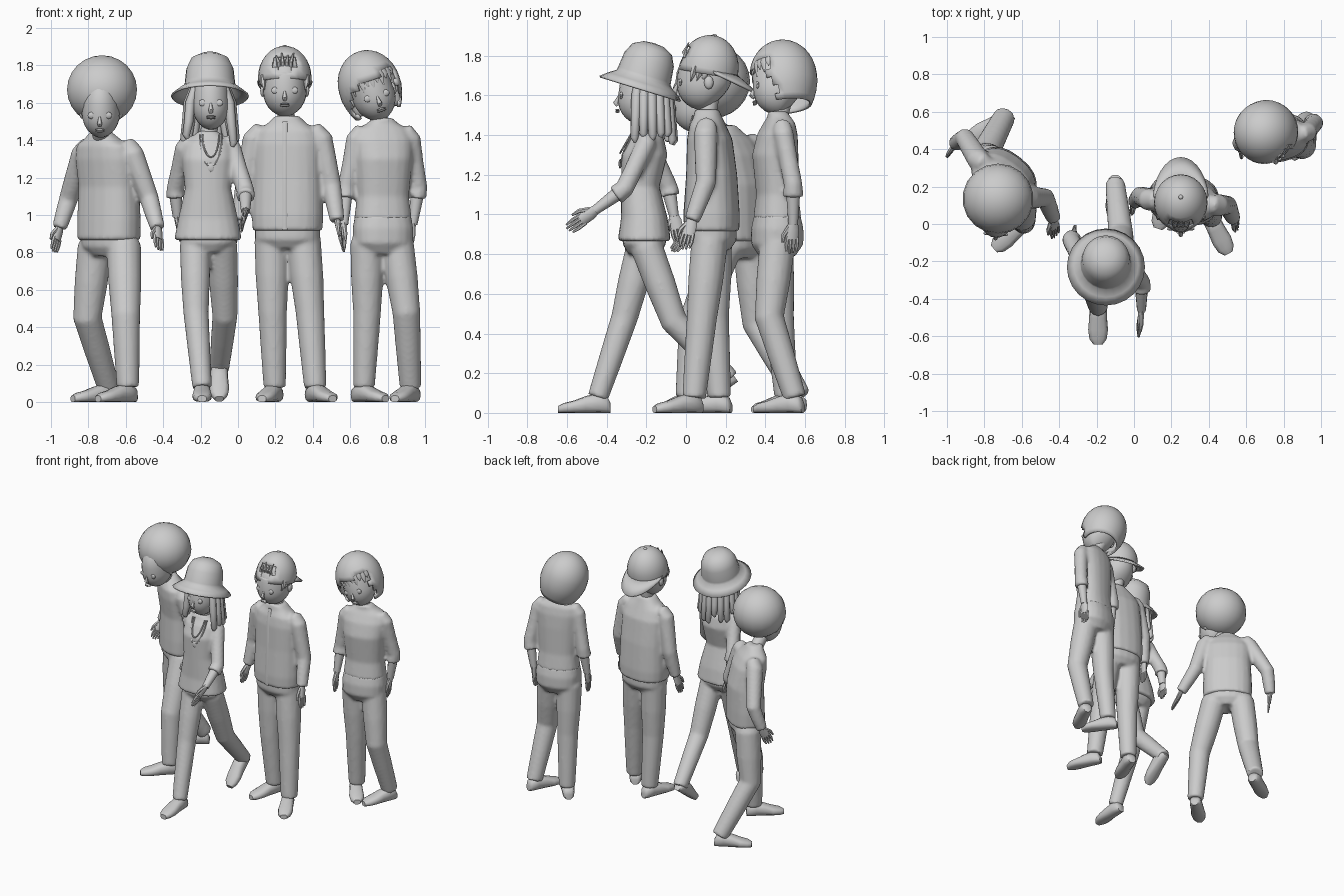
import bpy, bmesh, random
from math import sin, cos, pi, radians, copysign
from mathutils import Vector as V, Matrix as Mx

if "Cube" in bpy.data.objects:
    bpy.data.objects.remove(bpy.data.objects["Cube"])
random.seed(3)
X, Z = V((1, 0, 0)), V((0, 0, 1))

def finish(name, bm, solid=0):
    bmesh.ops.recalc_face_normals(bm, faces=bm.faces)
    me = bpy.data.meshes.new(name)
    bm.to_mesh(me)
    bm.free()
    ob = bpy.data.objects.new(name, me)
    bpy.context.collection.objects.link(ob)
    if solid:
        m = ob.modifiers.new("thickness", 'SOLIDIFY')
        m.thickness, m.offset = solid, 0
    return ob

def fuse(name, obs):
    """Join overlapping parts into one continuous piece of clothing."""
    bpy.ops.object.select_all(action='DESELECT')
    for o in obs:
        o.select_set(True)
    bpy.context.view_layer.objects.active = obs[0]
    bpy.ops.object.join()
    obs[0].name = name
    m = obs[0].modifiers.new("union", 'REMESH')
    m.mode, m.voxel_size, m.use_smooth_shade = 'VOXEL', .012, True
    m = obs[0].modifiers.new("blend", 'SMOOTH')
    m.iterations = 4

def tube(name, pts, rad, ref=X, n=12, axis=None, p=1.0):
    """Loft elliptical rings along a path; p below 1 makes the section boxier."""
    bm, pts, rings = bmesh.new(), [V(q) for q in pts], []
    for i, q in enumerate(pts):
        t = axis or (pts[min(i + 1, len(pts) - 1)] - pts[max(i - 1, 0)]).normalized()
        u = (ref - t * ref.dot(t)).normalized()
        w = t.cross(u)
        a, b = rad[i] if isinstance(rad[i], tuple) else (rad[i], rad[i])
        f = lambda c: copysign(abs(c) ** p, c)
        rings.append([bm.verts.new(q + u * a * f(cos(2 * pi * k / n)) + w * b * f(sin(2 * pi * k / n)))
                      for k in range(n)])
    for r, s in zip(rings, rings[1:]):
        for k in range(n):
            bm.faces.new((r[k], r[(k + 1) % n], s[(k + 1) % n], s[k]))
    bm.faces.new(rings[0])
    bm.faces.new(rings[-1])
    return finish(name, bm)

def blob(name, M, loc, size, seg=12, shape=None):
    bm = bmesh.new()
    bmesh.ops.create_uvsphere(bm, u_segments=seg, v_segments=max(6, seg * 2 // 3), radius=1)
    for v in bm.verts:
        if shape:
            v.co = shape(v.co)
        v.co = M @ (V(loc) + V(a * b for a, b in zip(v.co, size)))
    return finish(name, bm)

def revolve(name, M, prof, sx=1, sy=1, n=24, drop=None, solid=0.01):
    """Spin (radius, z) points about z, leaving out the faces that drop() picks."""
    bm = bmesh.new()
    rings = [[bm.verts.new((r * sx * cos(2 * pi * k / n), r * sy * sin(2 * pi * k / n), z)) for k in range(n)]
             for r, z in prof]
    for r, s in zip(rings, rings[1:]):
        for k in range(n):
            q = (r[k], r[(k + 1) % n], s[(k + 1) % n], s[k])
            if not (drop and drop(sum((v.co for v in q), V()) / 4)):
                bm.faces.new(q)
    bmesh.ops.remove_doubles(bm, verts=bm.verts, dist=0.0005)
    bmesh.ops.transform(bm, matrix=M, verts=bm.verts)
    return finish(name, bm, solid)

def place(loc, yaw=0, pitch=0, tilt=0):
    return (Mx.Translation(loc) @ Mx.Rotation(radians(yaw), 4, 'Z') @
            Mx.Rotation(radians(tilt), 4, 'Y') @ Mx.Rotation(radians(pitch), 4, 'X'))

def foot(name, base, yaw, pitch=0):
    M = place(base, yaw, pitch)
    R = M.to_3x3()
    prof = [(-.065, .025, .05), (-.05, .04, .08), (0, .046, .1), (.06, .048, .085), (.12, .053, .062),
            (.17, .046, .05), (.2, .024, .035)]
    tube(name, [M @ V((0, -t, h / 2)) for t, w, h in prof], [(w, h / 2) for t, w, h in prof],
         R @ X, 12, R @ V((0, -1, 0)), 0.75)

def leg(hip, knee, ankle, s):
    h, k, a = V(hip), V(knee), V(ankle)
    return tube("leg", [h + (h - k) * .16, h, h.lerp(k, .5), k, k.lerp(a, .5), a, a.lerp(k, -.12)],
                [.07 * s, .093 * s, .089 * s, .077 * s, .07 * s, .062 * s, .06 * s], n=16)

def arm(name, sh, el, wr, tip, yaw, short, mid):
    """Builds the hand (and bare forearm) and returns the sleeve."""
    s, e, w, t = V(sh), V(el), V(wr), V(tip)
    fwd = Mx.Rotation(radians(yaw), 3, 'Z') @ V((0, -1, 0))
    inner = s.lerp(V((*mid, s.z + .04)), .4)
    top = s.lerp(inner, .25) + Z * .025
    if short:
        m = e.lerp(w, .3)
        sleeve = tube("sleeve", [inner, top, s, s.lerp(e, .5), e, m], [.04, .046, .052, .048, .048, .053], fwd)
        tube(name + "_forearm", [e, m, w], [.035, .034, .024])
    else:
        sleeve = tube("sleeve", [inner, top, s, s.lerp(e, .5), e, e.lerp(w, .5), w],
                      [.045, .054, .061, .057, .052, .047, .04], fwd)
    # hand: palm, four fingers and a thumb
    d = t - w
    side = (fwd - d * fwd.dot(d) / d.length_squared).normalized()
    tube(name + "_palm", [w - d * .15, w + d * .15, w + d * .5], [(.02, .018), (.032, .016), (.032, .012)], side, 8)
    for i in range(4):
        o = side * (.025 - .0165 * i)
        end = 1 - .06 * abs(i - 1.3)
        tube(name + "_finger", [w + d * .42 + o, w + d * .7 + o * 1.1, w + d * end + o], [.01, .009, .005], side, 6)
    tube(name + "_thumb", [w + d * .1 + side * .02, w + d * .38 + side * .045, w + d * .62 + side * .048],
         [.013, .011, .006], side, 6)
    return sleeve

def torso(name, c, yaw, rings):
    R = Mx.Rotation(radians(yaw), 3, 'Z')
    return tube(name, [V((*c, 0)) + R @ V((0, -l, z)) for z, l, a, b in rings], [(a, b) for z, l, a, b in rings],
                R @ X, 20, Z, 0.85)

def head(name, M, size):
    def shape(c):
        s = max(0, -c.z)
        k = 1 + .2 * s - .15 * s ** 3
        return V((c.x * k, c.y * (k if c.y < 0 else 1 - .45 * s * s) - .1 * s * s, c.z))
    blob(name, M, (0, 0, 0), size, 24, shape)
    a, b, c = size
    for s in (-1, 1):
        x, z = s * .43 * a, -.17 * c
        blob(name + "_eye", M, (x, -b * .885, z), (.024, .009, .019), 10)
        blob(name + "_ear", M, (s * a * 1.02, .02, -.03), (.015, .024, .034), 10)
    tube(name + "_nose", [M @ V((0, -b * .98, -.03)), M @ V((0, -b * 1.1, -.068)), M @ V((0, -b * 1.0, -.08))],
         [.005, .013, .01], n=8)
    for z in (-.102, -.111):
        blob(name + "_lip", M, (0, -b * 1.0, z), (.025, .011, .006), 8)

def person(n, c, yaw, rings, pelvis, hd, size, legs, feet, arms, short=False, s=1.0):
    sides = ("right", "left")
    fuse(n + "_trousers", [torso("seat", c, yaw, pelvis)] + [leg(*L, s) for L in legs])
    z, l, _, _ = rings[-1]
    R = Mx.Rotation(radians(yaw), 3, 'Z')
    sleeves = [arm(f"{n}_{d}_arm", *A, yaw, short, c) for d, A in zip(sides, arms)]
    fuse(n + "_top", [torso("body", c, yaw, rings)] + sleeves)
    tube(n + "_neck", [V((*c, z - .05)) + R @ V((0, -l, 0)), hd.translation + V((0, .03, -.08))], [.046, .045])
    head(n + "_head", hd, size)
    for d, F in zip(sides, feet):
        foot(f"{n}_{d}_shoe", *F)

dome = lambda h: [(sin(i * pi / 16), h * cos(i * pi / 16)) for i in range(9)]

# child with round hair, stepping
H = place((-.733, .055, 1.575), -3, 8)
person("round_hair_child", (-.69, .255), -38,
       [(.865, 0, .18, .13), (.98, 0, .182, .128), (1.15, 0, .174, .122), (1.3, .03, .178, .112),
        (1.37, .05, .16, .092), (1.41, .06, .1, .068), (1.45, .07, .05, .05)],
       [(.78, 0, .09, .08), (.83, 0, .155, .115), (.93, 0, .165, .12)], H, (.1, .128, .16),
       [((-.765, .33, .83), (-.805, .36, .45), (-.705, .55, .12)), ((-.61, .19, .83), (-.60, .04, .46), (-.59, .01, .12))],
       [((-.71, .55, 0), -60), ((-.6, 0, 0), -48)],
       [((-.83, .34, 1.33), (-.905, .46, 1.09), (-.955, .43, .93), (-.985, .37, .8)),
        ((-.565, .14, 1.33), (-.475, .14, 1.09), (-.43, .03, .93), (-.42, -.07, .81))])
blob("round_hair", place((-.727, .135, 1.67)), (0, 0, 0), (.19, .188, .184), 18)

# walking girl with brimmed hat
H = place((-.145, -.215, 1.62), 0, -4)
person("hat_girl", (-.16, -.21), 0,
       [(.865, 0, .182, .135), (.98, 0, .16, .118), (1.14, .02, .124, .097), (1.3, 0, .142, .117),
        (1.38, -.01, .13, .09), (1.42, -.01, .085, .06), (1.45, -.01, .048, .048)],
       [(.8, 0, .09, .08), (.85, 0, .15, .11), (.93, 0, .15, .11)], H, (.098, .123, .165),
       [((-.23, -.22, .84), (-.225, -.31, .48), (-.195, -.43, .12)), ((-.085, -.2, .84), (-.07, -.06, .46), (-.098, .19, .2))],
       [((-.192, -.445, 0), 0), ((-.1, .21, .12), 0, 36)],
       [((-.285, -.19, 1.36), (-.335, -.09, 1.14), (-.325, -.06, .99), (-.31, -.03, .86)),
        ((-.035, -.2, 1.36), (.04, -.31, 1.13), (.04, -.46, 1.02), (.02, -.6, .92))], True, .88)
revolve("hat", place((-.15, -.215, 1.685), 0, -17),
        [(0, .182), (.05, .177), (.1, .152), (.125, .1), (.134, .02), (.138, 0), (.175, -.025), (.212, -.055)], .97)
for i in range(13):
    a = radians(-25 + 230 * i / 12)
    zb = 1.38 + random.uniform(-.03, .04)
    tube("hair_lock", [(-.15 + r * cos(a), -.2 + r * sin(a), z) for r, z in
                       ((.09, 1.68), (.115, 1.6), (.125, 1.5), (.14, zb + .02), (.132, zb))],
         [.02, .027, .025, .02, .01], n=8)
for w, zl in ((.045, 1.31), (.06, 1.26)):
    tube("necklace", [(-.145 + w * cos(t), -.262 - .07 * sin(t), 1.43 - (1.43 - zl) * sin(t))
                      for t in [pi * k / 12 for k in range(13)]], [.005] * 13, V((.1, 1, .1)), 6)
blob("pendant", place((-.145, -.332, 1.255)), (0, 0, 0), (.018, .008, .024), 4)

# boy with backward cap and zipped jacket
H = place((.25, .095, 1.695))
person("cap_boy", (.265, .13), -6,
       [(.915, 0, .188, .138), (1.0, 0, .192, .14), (1.2, 0, .186, .127), (1.38, .01, .182, .112),
        (1.45, .02, .16, .09), (1.49, .02, .105, .072), (1.53, .025, .064, .06)],
       [(.82, 0, .11, .09), (.87, 0, .175, .125), (.96, 0, .175, .125)], H, (.115, .138, .168),
       [((.18, .14, .87), (.185, .14, .48), (.195, .165, .12)), ((.35, .12, .87), (.385, .08, .48), (.41, .045, .12))],
       [((.19, .165, 0), -18), ((.415, .02, 0), 27)],
       [((.085, .13, 1.41), (.035, .15, 1.16), (.005, .12, .97), (-.02, .08, .83)),
        ((.445, .1, 1.41), (.5, .1, 1.16), (.53, .03, .97), (.56, -.01, .82))])
tube("jacket_zip", [(.251, y, z) for y, z in ((-.004, .92), (-.008, 1), (.006, 1.2), (.011, 1.38), (.022, 1.45), (.035, 1.5))],
     [(.014, .006)] * 6, X, 6)
C = place((.25, .115, 1.735), 0, -10)
revolve("cap_crown", C, dome(.165) + [(1.0, -.03)], .138, .145, 24,
        lambda c: c.y < -.1 and abs(c.x) < .05 and .01 < c.z < .1)
blob("cap_button", C, (0, 0, .168), (.013, .013, .009), 8)
bm = bmesh.new()
rows = [[bm.verts.new(C @ V(((.137 + .01 * t) * cos(a), (.142 + .115 * t) * sin(a), -.01 - .07 * t * sin(a))))
         for a in [radians(8 + 164 * k / 14) for k in range(15)]] for t in (0, .5, 1)]
for r, s in zip(rows, rows[1:]):
    for k in range(14):
        bm.faces.new((r[k], r[k + 1], s[k + 1], s[k]))
finish("cap_brim", bm, .012)
blob("cap_opening_hair", C, (0, -.01, .03), (.115, .122, .115), 16)
for i in range(4):
    x = -.03 + .02 * i
    tube("hair_tuft", [C @ V((x, -.115, .03)), C @ V((x * 1.1, -.137, .06)), C @ V((x * 1.6, -.122, .1 + .012 * (i % 2)))],
         [.016, .012, .003], n=6)
for s in (-1, 1):
    for i in range(3):
        y = -.07 + .03 * i
        tube("side_hair", [C @ V((s * .113, y, 0)), C @ V((s * .117, y - .005, -.04)), C @ V((s * .11, y - .01, -.08 + .01 * i))],
             [.018, .016, .003], n=6)

# girl with bobbed hair, head tilted
H = place((.715, .465, 1.67), 8, 3, -18)
person("bob_girl", (.775, .46), 12,
       [(.975, 0, .155, .118), (1.1, 0, .14, .102), (1.3, .01, .156, .112), (1.4, 0, .162, .097),
        (1.46, -.01, .14, .075), (1.49, -.01, .085, .057), (1.52, 0, .048, .048)],
       [(.79, 0, .1, .09), (.85, 0, .16, .128), (.93, 0, .163, .128), (1.0, 0, .15, .112)], H, (.113, .13, .17),
       [((.69, .45, .85), (.69, .47, .48), (.675, .5, .12)), ((.85, .46, .85), (.9, .42, .48), (.92, .535, .12))],
       [((.665, .5, 0), 38), ((.92, .53, 0), -24)],
       [((.63, .43, 1.41), (.58, .44, 1.15), (.565, .41, .95), (.565, .39, .8)),
        ((.925, .49, 1.41), (.965, .54, 1.15), (.935, .54, .95), (.92, .53, .8))], True, .97)
B = place((.702, .49, 1.695), 8, 3, -18)
revolve("bob_hair", B, dome(.182) + [(1.0, -.04), (.94, -.085), (.85, -.125), (.76, -.155)], .16, .163, 36,
        lambda c: c.y < -.06 and c.z < .04 + .25 * c.x and abs(c.x) < .13, .014)
for i in range(11):
    a = radians(215 + 11 * i)
    e = -.005 - .025 * (i % 2) + .003 * i
    r = V((cos(a), sin(a), 0))
    tube("fringe_strand", [B @ V((r.x * q * .16, r.y * q * .163, z)) for q, z in ((.86, .09), (.95, .05), (.94, e))],
         [(.012, .006), (.02, .006), (.003, .003)], B.to_3x3() @ V((-r.y, r.x, 0)), 6)

bpy.ops.object.select_all(action='SELECT')
bpy.context.view_layer.objects.active = bpy.context.collection.objects[0]
bpy.ops.object.shade_smooth_by_angle(angle=radians(50))
